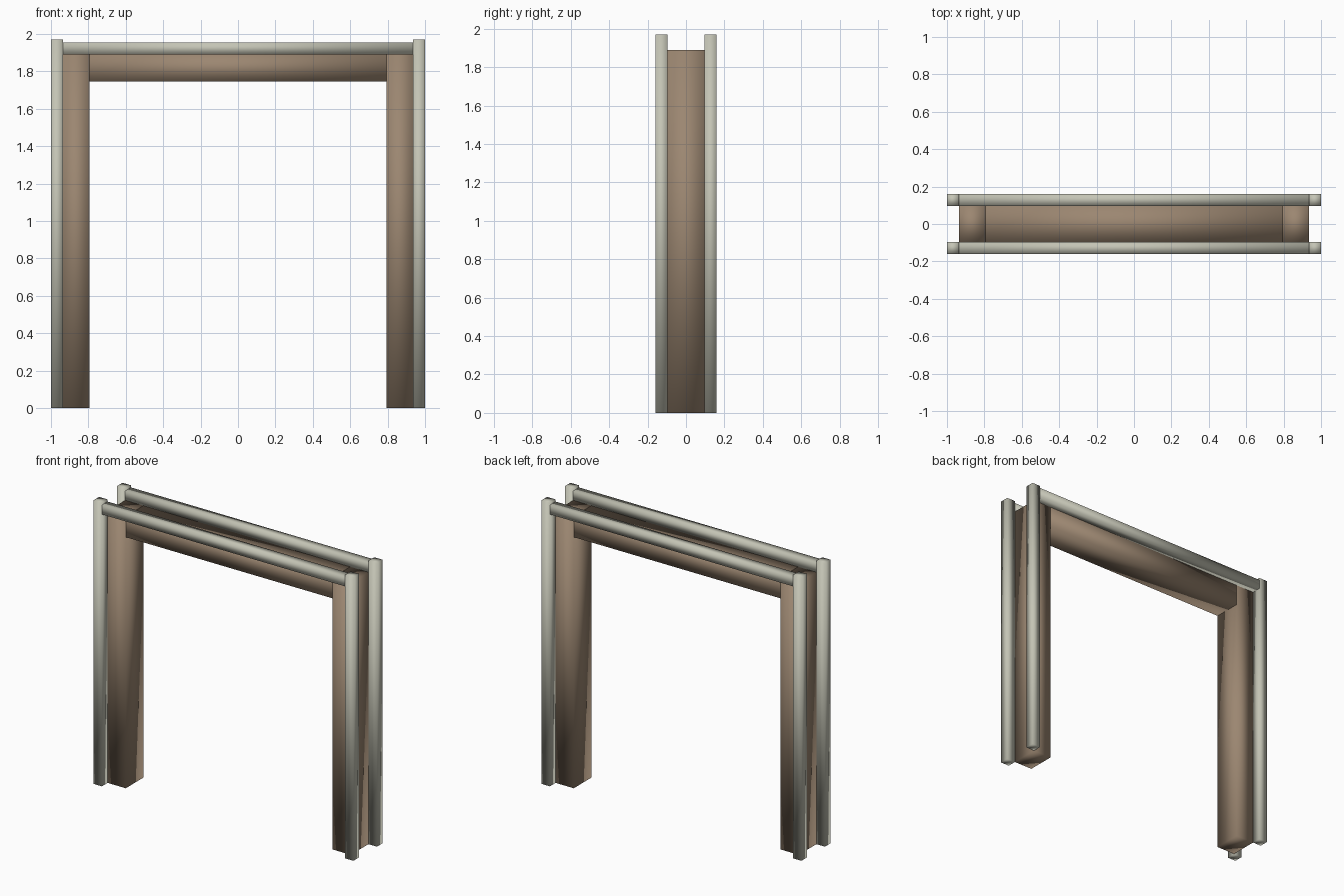
import bpy
import bmesh
from mathutils import Vector

default = bpy.data.objects.get("Cube")
if default:
    bpy.data.objects.remove(default, do_unlink=True)


def make_material(name, color):
    mat = bpy.data.materials.new(name)
    mat.use_nodes = True
    mat.diffuse_color = (*color, 1)
    mat.node_tree.nodes["Principled BSDF"].inputs["Base Color"].default_value = (*color, 1)
    return mat


brown = make_material("brown wood", (0.33, 0.24, 0.165))
grey = make_material("pale grey trim", (0.55, 0.55, 0.46))


def beam(name, low, high, mat):
    """Softly shaded rectangular beam between two opposite corners."""
    low, high = Vector(low), Vector(high)
    bm = bmesh.new()
    bmesh.ops.create_cube(bm, size=1)
    bmesh.ops.scale(bm, vec=high - low, verts=bm.verts)
    for face in bm.faces:
        face.smooth = True
    mesh = bpy.data.meshes.new(name)
    bm.to_mesh(mesh)
    bm.free()
    mesh.materials.append(mat)
    obj = bpy.data.objects.new(name, mesh)
    obj.location = (low + high) / 2
    bpy.context.collection.objects.link(obj)
    return obj


# Key distances from the centre of the doorway
opening, jamb_edge, outer = 0.795, 0.935, 1.0
jamb_depth, trim_depth = 0.097, 0.16
lintel_bottom, lintel_top, rail_top, post_top = 1.745, 1.89, 1.955, 1.97

# Jambs and corner trim posts on both sides
for side, x_sign in (("left", 1), ("right", -1)):
    x0, x1 = sorted((x_sign * opening, x_sign * jamb_edge))
    beam(side + "_jamb", (x0, -jamb_depth, 0), (x1, jamb_depth, lintel_top), brown)
    x0, x1 = sorted((x_sign * jamb_edge, x_sign * outer))
    for end, y_sign in (("front", -1), ("back", 1)):
        y0, y1 = sorted((y_sign * jamb_depth, y_sign * trim_depth))
        beam(f"{side}_{end}_trim_post", (x0, y0, 0), (x1, y1, post_top), grey)

# Lintel across the opening
beam("lintel", (-opening, -jamb_depth, lintel_bottom), (opening, jamb_depth, lintel_top), brown)

# Trim rails along the top
for end, y_sign in (("front", -1), ("back", 1)):
    y0, y1 = sorted((y_sign * jamb_depth, y_sign * trim_depth))
    beam(end + "_trim_rail", (-jamb_edge, y0, lintel_top), (jamb_edge, y1, rail_top), grey)
